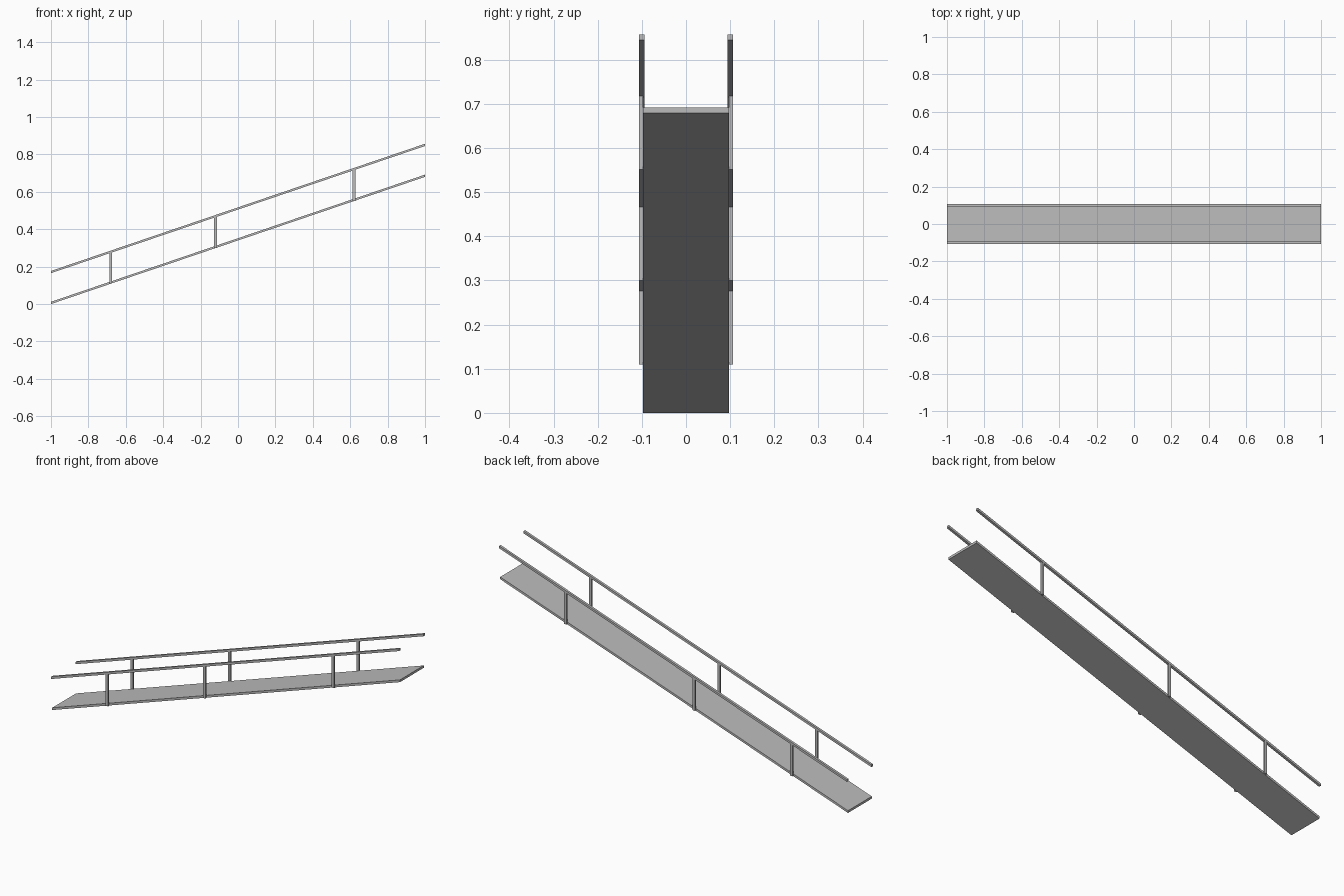
import bpy
import bmesh

old = bpy.data.objects.get("Cube")
if old:
    bpy.data.objects.remove(old, do_unlink=True)

SLOPE = 0.34

grey = bpy.data.materials.new("plain grey")
grey.use_nodes = True
colour = (0.5, 0.5, 0.5, 1)
grey.diffuse_color = colour
grey.node_tree.nodes["Principled BSDF"].inputs["Base Color"].default_value = colour


def bar(name, x, y, z, slope=0):
    """Box spanning three (low, high) ranges, sheared upwards along x by slope."""
    bm = bmesh.new()
    bmesh.ops.create_cube(bm, size=1)
    for v in bm.verts:
        v.co = [lo + (hi - lo) * (c + 0.5) for c, (lo, hi) in zip(v.co, (x, y, z))]
        v.co.z += slope * (v.co.x + 1)
    mesh = bpy.data.meshes.new(name)
    bm.to_mesh(mesh)
    bm.free()
    mesh.materials.append(grey)
    obj = bpy.data.objects.new(name, mesh)
    bpy.context.scene.collection.objects.link(obj)


# Sloping walkway with vertical ends
bar("ramp_deck", (-1, 1), (-0.0975, 0.0975), (0, 0.012), SLOPE)

# Handrails, each on three posts fixed to the outside of the deck
for side, s in (("left", 1), ("right", -1)):
    rail_y = sorted((s * 0.0945, s * 0.107))
    post_y = sorted((s * 0.0975, s * 0.1065))
    bar(side + "_handrail", (-1, 1), rail_y, (0.165, 0.177), SLOPE)
    for i, px in enumerate((-0.68, -0.12, 0.62)):
        base = SLOPE * (px + 1)
        bar(f"{side}_post_{i + 1}", (px - 0.007, px + 0.007), post_y,
            (base + 0.001, base + 0.168))
